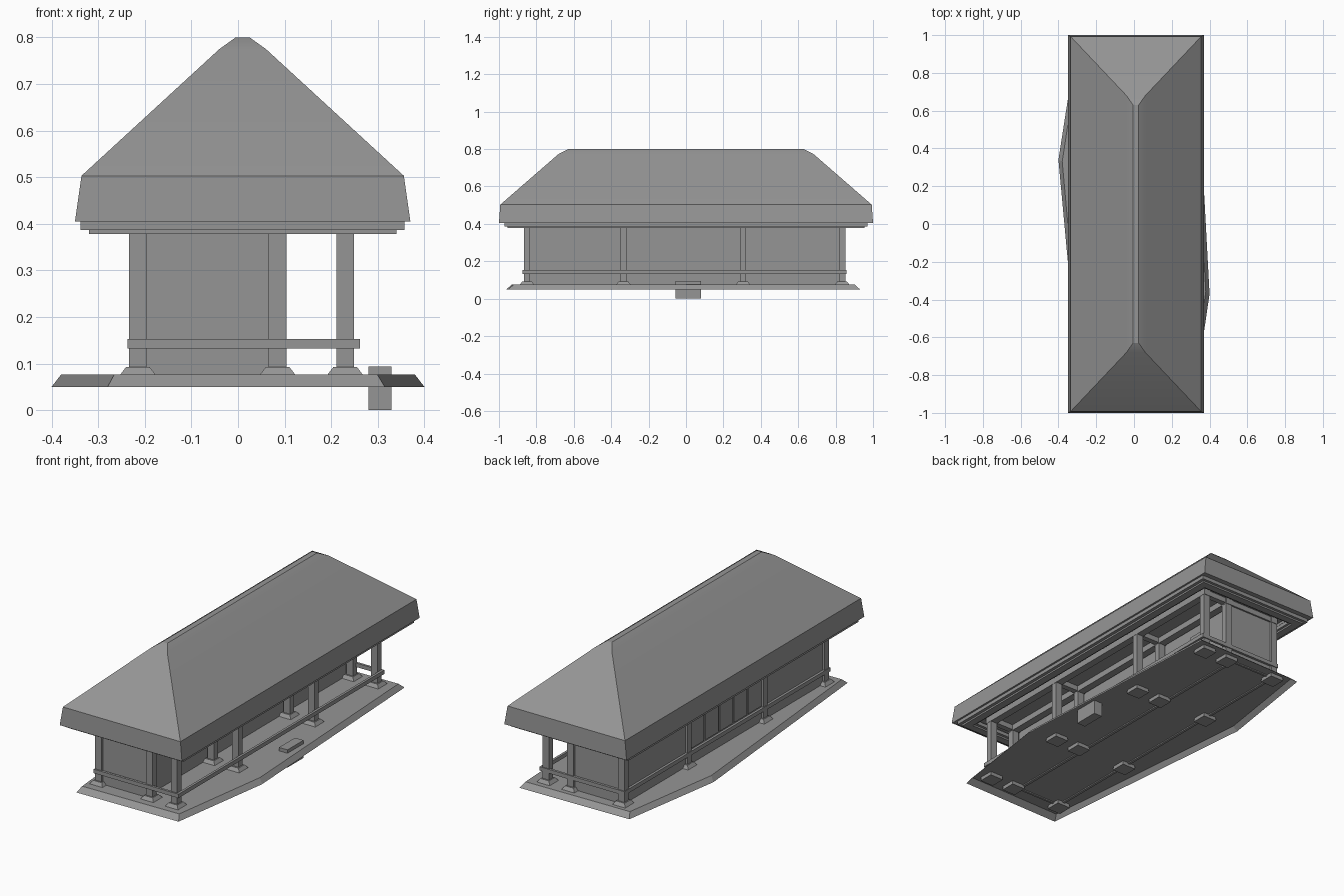
import bpy, bmesh

if "Cube" in bpy.data.objects:
    bpy.data.objects.remove(bpy.data.objects["Cube"], do_unlink=True)

grey = bpy.data.materials.new("plain_grey")
grey.use_nodes = True
grey.diffuse_color = (0.3, 0.3, 0.3, 1)
grey.node_tree.nodes["Principled BSDF"].inputs["Base Color"].default_value = (0.3, 0.3, 0.3, 1)


def finish(name, bm):
    bmesh.ops.recalc_face_normals(bm, faces=bm.faces)
    mesh = bpy.data.meshes.new(name)
    bm.to_mesh(mesh)
    bm.free()
    mesh.materials.append(grey)
    ob = bpy.data.objects.new(name, mesh)
    bpy.context.collection.objects.link(ob)
    return ob


def loft(name, rings, bottom=True, top=True):
    """Skin a stack of point rings."""
    bm = bmesh.new()
    loops = [[bm.verts.new(p) for p in ring] for ring in rings]
    n = len(loops[0])
    for a, b in zip(loops, loops[1:]):
        for i in range(n):
            j = (i + 1) % n
            bm.faces.new((a[i], a[j], b[j], b[i]))
    if bottom:
        bm.faces.new(loops[0][::-1])
    if top:
        bm.faces.new(loops[-1])
    return finish(name, bm)


def rect(cx, cy, hx, hy, z):
    return [(cx - hx, cy - hy, z), (cx + hx, cy - hy, z),
            (cx + hx, cy + hy, z), (cx - hx, cy + hy, z)]


def box(name, x0, x1, y0, y1, z0, z1):
    cx, cy, hx, hy = (x0 + x1) / 2, (y0 + y1) / 2, (x1 - x0) / 2, (y1 - y0) / 2
    return loft(name, [rect(cx, cy, hx, hy, z) for z in (z0, z1)])


def frame(name, x0, x1, y0, y1, z0, z1, w):
    """Rectangular ring of four bars."""
    box(name + "_right", x0, x0 + w, y0, y1, z0, z1)
    box(name + "_left", x1 - w, x1, y0, y1, z0, z1)
    box(name + "_front", x0 + w, x1 - w, y0, y0 + w, z0, z1)
    box(name + "_back", x0 + w, x1 - w, y1 - w, y1, z0, z1)


# Hipped roof with a softened ridge
MID = 0.01
profile = [(0.36, 1.0, 0.405), (0.346, 0.993, 0.503), (0.05, 0.68, 0.775), (0.015, 0.63, 0.8)]
roof = loft("roof", [rect(MID, 0, hx, hy, z) for hx, hy, z in profile], bottom=False)
bpy.context.view_layer.objects.active = roof
roof.select_set(True)
bpy.ops.object.shade_smooth_by_angle(angle=0.4)
roof.select_set(False)

# Eaves, ceiling and beams
frame("roof_rim", -0.347, 0.367, -0.997, 0.997, 0.406, 0.42, 0.08)
frame("upper_eave", -0.338, 0.357, -0.97, 0.97, 0.387, 0.406, 0.07)
frame("lower_eave", -0.32, 0.34, -0.955, 0.955, 0.378, 0.387, 0.04)
box("ceiling", -0.33, 0.35, -0.96, 0.96, 0.42, 0.428)

# Posts and their tapered footings
COLS = (-0.215, 0.085, 0.23)
ROWS = (-0.85, -0.335, 0.305, 0.835)
for x in COLS:
    box("long_beam", x - 0.02, x + 0.02, -0.87, 0.855, 0.388, 0.421)
    for y in ROWS:
        box("post", x - 0.019, x + 0.019, y - 0.017, y + 0.017, 0.06, 0.4)
        loft("footing", [rect(x, y, h, h, z) for h, z in
                         ((0.04, 0.055), (0.038, 0.076), (0.025, 0.093))])
for y in ROWS:
    box("cross_beam", -0.22, 0.24, y - 0.015, y + 0.015, 0.392, 0.421)

# Room walls
BACK, FRONT = ROWS[-1], ROWS[0]
box("right_wall", -0.222, -0.208, FRONT, BACK, 0.07, 0.42)
box("porch_wall", 0.04, 0.055, FRONT, BACK, 0.07, 0.42)
for name, y in (("front_wall", FRONT), ("back_wall", BACK)):
    box(name, -0.222, 0.085, y - 0.006, y + 0.006, 0.07, 0.42)

# Shutters on the closed side and windows on the porch side
bay = (ROWS[2] - ROWS[1] - 0.04) / 5
for i in range(5):
    y = ROWS[1] + 0.02 + i * bay
    box("shutter", -0.227, -0.221, y + 0.006, y + bay - 0.006, 0.16, 0.37)
for y in (-0.58, 0.58):
    box("window", 0.054, 0.06, y - 0.06, y + 0.06, 0.24, 0.35)

# Rail around all the posts
frame("rail", -0.237, 0.262, -0.875, 0.857, 0.132, 0.153, 0.013)

# Sloped-edge ground slab, open underneath
outline = [(-0.28, -0.96), (0.315, -0.95), (0.4, -0.37), (0.33, 0.93), (-0.31, 0.92), (-0.4, 0.34)]
loft("ground_slab", [[(x, y, 0.05) for x, y in outline],
                     [(x * 0.95, y * 0.97, 0.076) for x, y in outline]], bottom=False)

# Entrance step
box("step", 0.28, 0.33, -0.055, 0.08, 0, 0.094)
